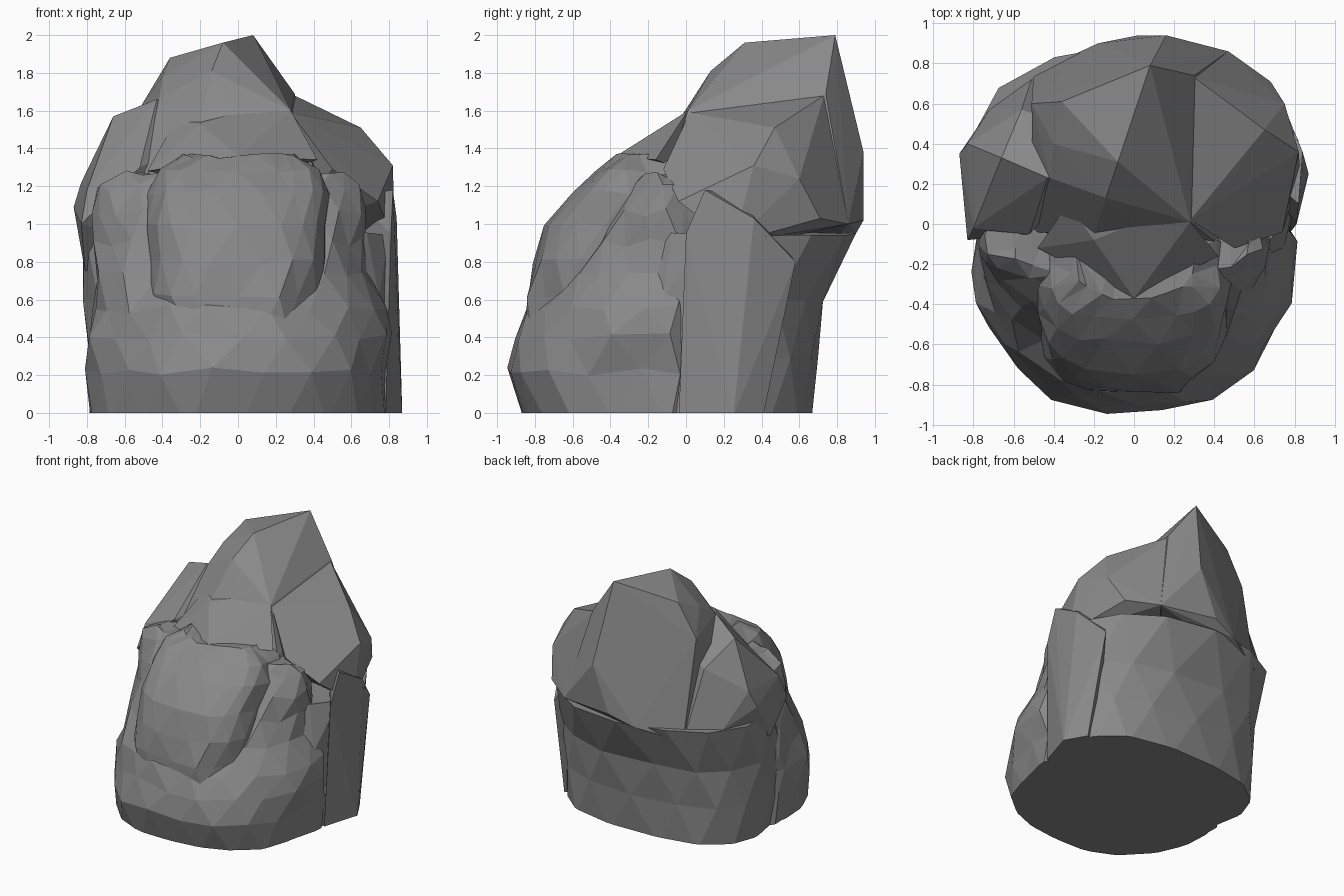
import bpy
import bmesh
import random
from math import cos, sin, tau
from mathutils import Vector

random.seed(4)

default_cube = bpy.data.objects.get("Cube")
if default_cube:
    bpy.data.objects.remove(default_cube, do_unlink=True)

# One plain stone colour
stone = bpy.data.materials.new("stone_grey")
stone.use_nodes = True
stone_colour = (0.25, 0.25, 0.25, 1.0)
stone.diffuse_color = stone_colour
stone.node_tree.nodes["Principled BSDF"].inputs["Base Color"].default_value = stone_colour


def finish(bm, name):
    """Turn a bmesh into a flat shaded object."""
    bmesh.ops.recalc_face_normals(bm, faces=bm.faces[:])
    mesh = bpy.data.meshes.new(name)
    bm.to_mesh(mesh)
    bm.free()
    mesh.materials.append(stone)
    part = bpy.data.objects.new(name, mesh)
    bpy.context.scene.collection.objects.link(part)
    return part


def hull(name, points):
    """Angular chunk wrapped around a few corner points."""
    bm = bmesh.new()
    for point in points:
        bm.verts.new(point)
    bmesh.ops.convex_hull(bm, input=bm.verts[:])
    loose = [v for v in bm.verts if not v.link_faces]
    bmesh.ops.delete(bm, geom=loose, context="VERTS")
    return finish(bm, name)


def loft(name, rings, centre_y, sides, power, rough):
    """Rugged body from rings of (height, left, right, front, back)."""
    bm = bmesh.new()
    loops = []
    for row, (z, left, right, front, back) in enumerate(rings):
        loop = []
        for i in range(sides):
            angle = tau * (i + 0.5 * (row % 2)) / sides
            c, s = cos(angle), sin(angle)
            reach_x = right if c > 0 else left
            reach_y = back - centre_y if s > 0 else front - centre_y
            spot = Vector((reach_x * abs(c) ** (2 / power),
                           centre_y + reach_y * abs(s) ** (2 / power), z))
            spot += Vector([random.uniform(-rough, rough) for _ in range(3)])
            loop.append(bm.verts.new(spot))
        loops.append(loop)
    for lower, upper in zip(loops, loops[1:]):
        for i in range(sides):
            j = (i + 1) % sides
            bm.faces.new((lower[i], lower[j], upper[j], upper[i]))
    bm.faces.new(list(reversed(loops[0])))
    bm.faces.new(loops[-1])
    bmesh.ops.triangulate(bm, faces=bm.faces[:])
    return finish(bm, name)


# Broad rear body that leans backwards
rock = loft("rock", [
    (-0.06, -0.79, 0.81, -0.6, 0.67),
    (0.3, -0.8, 0.81, -0.6, 0.7),
    (0.6, -0.81, 0.82, -0.5, 0.74),
    (0.95, -0.84, 0.83, -0.25, 0.89),
], centre_y=0.24, sides=14, power=2.3, rough=0.012)

# Rounded lower skirt across the front
skirt = loft("front_skirt", [
    (-0.08, -0.79, 0.76, -0.86, 0.2),
    (0.22, -0.81, 0.79, -0.94, 0.2),
    (0.4, -0.8, 0.8, -0.91, 0.2),
    (0.55, -0.78, 0.78, -0.83, 0.2),
    (0.72, -0.75, 0.71, -0.68, 0.2),
    (0.9, -0.76, 0.67, -0.53, 0.2),
    (1.06, -0.78, 0.67, -0.43, 0.2),
    (1.19, -0.74, 0.64, -0.34, 0.2),
    (1.27, -0.6, 0.58, -0.26, 0.15),
], centre_y=-0.1, sides=20, power=2.2, rough=0.024)

# Blocky boulder standing out of the middle
boulder = loft("front_boulder", [
    (0.2, -0.36, 0.34, -0.8, 0.1),
    (0.45, -0.45, 0.43, -0.86, 0.1),
    (0.62, -0.49, 0.47, -0.85, 0.1),
    (0.8, -0.51, 0.49, -0.8, 0.1),
    (1.0, -0.51, 0.49, -0.74, 0.1),
    (1.17, -0.49, 0.48, -0.59, 0.1),
    (1.28, -0.43, 0.43, -0.48, 0.1),
    (1.36, -0.3, 0.3, -0.36, 0.1),
], centre_y=-0.2, sides=20, power=3, rough=0.018)

# Leaning summit with a sharp rear peak
summit = hull("summit", [
    (0.08, 0.79, 2.0), (-0.08, 0.31, 1.96), (-0.36, 0.61, 1.88),
    (-0.14, 0.13, 1.81), (-0.4, 0.4, 1.78), (-0.42, 0.23, 1.66),
    (0.28, 0.01, 1.6), (0.3, 0.74, 1.69), (0.0, -0.01, 1.59),
    (-0.2, -0.05, 1.53), (-0.51, 0.6, 1.63), (0.16, 0.94, 1.38),
    (0.02, 0.94, 1.02), (-0.18, 0.9, 0.95), (-0.5, 0.75, 0.87),
    (0.47, 0.86, 1.0), (-0.5, -0.04, 1.25), (0.42, -0.1, 1.25),
])

# Sloping brow between boulder and summit
brow = hull("brow", [
    (0.0, -0.37, 1.36), (0.28, 0.01, 1.6), (-0.2, -0.08, 1.53),
    (0.0, 0.0, 1.59), (0.42, -0.16, 1.34), (-0.48, -0.12, 1.28),
    (-0.33, 0.1, 1.55), (0.0, 0.2, 1.2),
])

# Lower shoulders beside the summit
left_shoulder = hull("left_shoulder", [
    (-0.43, 0.23, 1.66), (-0.66, 0.33, 1.57), (-0.83, 0.4, 1.22),
    (-0.56, 0.57, 1.39), (-0.5, 0.75, 0.87), (-0.72, 0.57, 0.95),
    (-0.52, -0.05, 1.3), (-0.8, -0.02, 1.18), (-0.83, -0.08, 1.0),
    (-0.87, 0.35, 1.09), (-0.81, 0.1, 0.75), (-0.1, 0.4, 1.5),
    (-0.1, 0.4, 0.8),
])
right_shoulder = hull("right_shoulder", [
    (0.65, 0.47, 1.51), (0.58, 0.3, 1.45), (0.28, 0.02, 1.59),
    (0.3, 0.73, 1.68), (0.75, 0.6, 1.24), (0.82, 0.36, 1.31),
    (0.5, -0.12, 1.29), (0.68, 0.71, 1.03), (0.47, 0.86, 1.0),
    (0.74, -0.04, 1.12), (0.83, 0.25, 0.9), (0.1, 0.4, 0.9),
])

# Upright split slab on the side
slab = hull("side_slab", [
    (0.87, 0.25, -0.02), (0.82, 0.1, 1.18), (0.81, 0.0, 0.95),
    (0.84, 0.36, 1.03), (0.75, 0.58, 0.8), (0.78, 0.4, -0.06),
    (0.78, -0.04, -0.06), (0.6, 0.3, -0.06), (0.6, 0.3, 1.15),
])

# Fuse the chunks into a single stone
chunks = [skirt, boulder, summit, brow, left_shoulder, right_shoulder, slab]
bpy.context.view_layer.objects.active = rock
for chunk in chunks:
    union = rock.modifiers.new("fuse", "BOOLEAN")
    union.operation = "UNION"
    union.solver = "EXACT"
    union.object = chunk
    bpy.ops.object.modifier_apply(modifier=union.name)
    bpy.data.objects.remove(chunk, do_unlink=True)

# Slice the underside flat
bm = bmesh.new()
bm.from_mesh(rock.data)
bmesh.ops.bisect_plane(bm, geom=bm.verts[:] + bm.edges[:] + bm.faces[:],
                       plane_co=(0, 0, 0), plane_no=(0, 0, 1), clear_inner=True)
rim = [e for e in bm.edges if e.is_boundary and all(abs(v.co.z) < 0.001 for v in e.verts)]
bmesh.ops.holes_fill(bm, edges=rim, sides=0)
for face in bm.faces:
    face.smooth = False
    face.material_index = 0
bm.to_mesh(rock.data)
bm.free()
